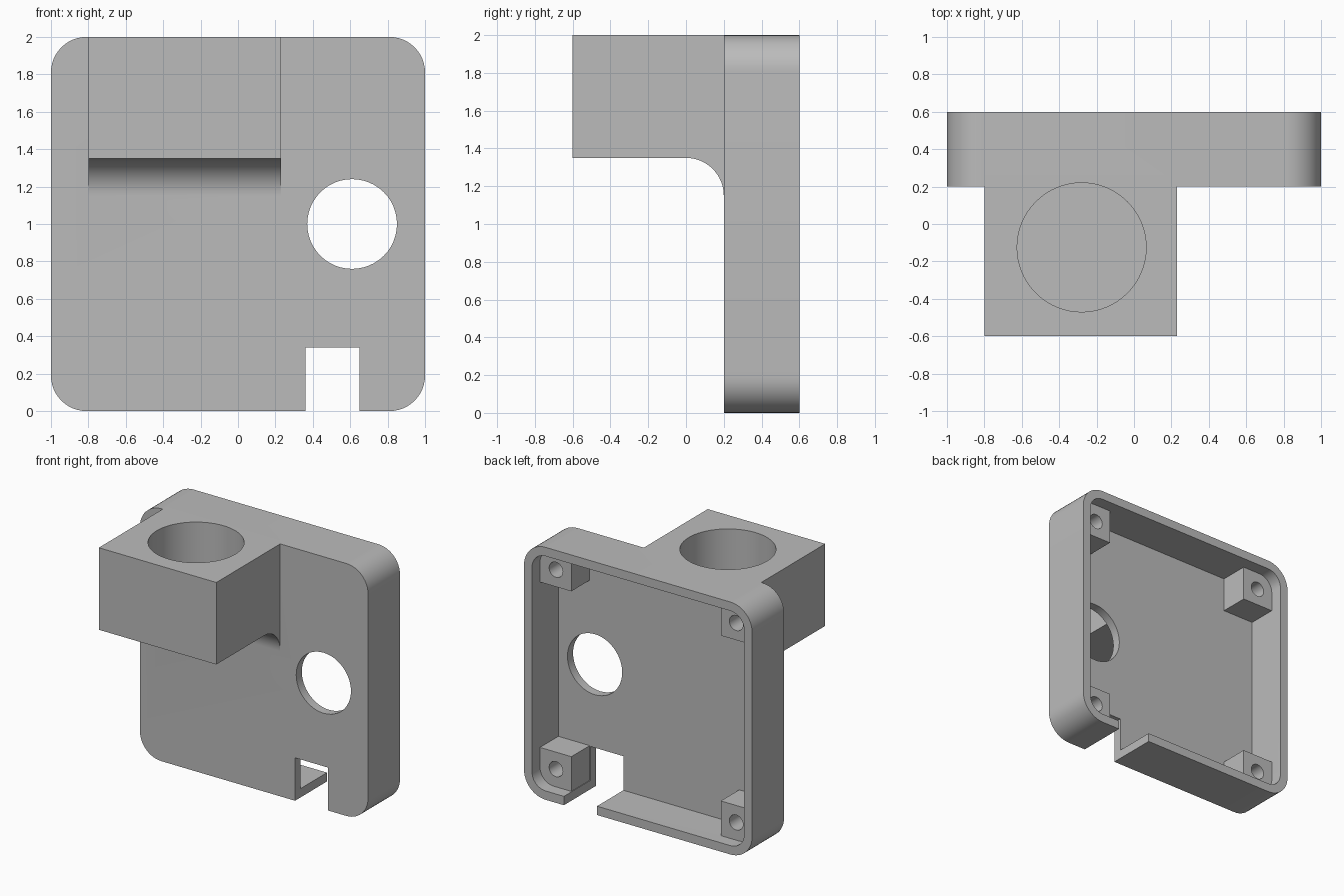
import bpy, bmesh, math
from mathutils import Vector

cube = bpy.data.objects.get("Cube")
if cube:
    bpy.data.objects.remove(cube, do_unlink=True)

grey = bpy.data.materials.new("plain grey")
grey.use_nodes = True
COLOUR = (0.5, 0.5, 0.5, 1)
grey.diffuse_color = COLOUR
grey.node_tree.nodes["Principled BSDF"].inputs["Base Color"].default_value = COLOUR


def prism(name, points, direction):
    """Extrude a flat outline of 3D points along a direction."""
    bm = bmesh.new()
    face = bm.faces.new([bm.verts.new(p) for p in points])
    ext = bmesh.ops.extrude_face_region(bm, geom=[face])
    moved = [v for v in ext["geom"] if isinstance(v, bmesh.types.BMVert)]
    bmesh.ops.translate(bm, vec=Vector(direction), verts=moved)
    bmesh.ops.recalc_face_normals(bm, faces=bm.faces)
    mesh = bpy.data.meshes.new(name)
    bm.to_mesh(mesh)
    bm.free()
    mesh.materials.append(grey)
    obj = bpy.data.objects.new(name, mesh)
    bpy.context.collection.objects.link(obj)
    return obj


def box(name, x0, x1, y0, y1, z0, z1):
    return prism(name, [(x0, y0, z0), (x1, y0, z0), (x1, y0, z1), (x0, y0, z1)], (0, y1 - y0, 0))


def arc(cx, cy, r, start, end, steps):
    angles = [math.radians(start + (end - start) * i / steps) for i in range(steps + 1)]
    return [(cx + r * math.cos(a), cy + r * math.sin(a)) for a in angles]


def rounded_slab(name, half, r, y0, y1):
    c = half - r
    outline = []
    for i, (sx, sz) in enumerate([(1, 1), (-1, 1), (-1, -1), (1, -1)]):
        outline += arc(sx * c, 1 + sz * c, r, 90 * i, 90 * i + 90, 12)
    return prism(name, [(x, y0, z) for x, z in outline], (0, y1 - y0, 0))


def round_hole(name, x, z, r, y0, y1, steps=48):
    ring = arc(x, z, r, 0, 360, steps)[:-1]
    return prism(name, [(px, y0, pz) for px, pz in ring], (0, y1 - y0, 0))


# Rounded case, open at the back
WALL, CORNER, FRONT, BACK = 0.07, 0.19, 0.2, 0.6
FLOOR = FRONT + WALL
case = rounded_slab("bracket_case", 1, CORNER, FRONT, BACK)
steps = [("DIFFERENCE", rounded_slab("cavity_cutter", 1 - WALL, CORNER - WALL, FLOOR, BACK + 0.2))]

# Corner screw posts, with their blind holes
post_holes = []
for sx in (-1, 1):
    for sz in (-1, 1):
        xs = sorted((sx * 0.655, sx * 0.935))
        zs = sorted((1 + sz * 0.655, 1 + sz * 0.935))
        steps.append(("UNION", box("screw_post", *xs, FLOOR - 0.03, 0.5, *zs)))
        post_holes.append(round_hole("screw_hole", sx * 0.79, 1 + sz * 0.79, 0.06, 0.3, 0.7, 24))

# Front arm with a fillet beneath
profile = [(-0.6, 2), (-0.6, 1.35)] + arc(0, 1.15, 0.2, 90, 0, 16) + [(0.24, 1.15), (0.24, 2)]
steps.append(("UNION", prism("arm", [(-0.8, y, z) for y, z in profile], (1.03, 0, 0))))

# Blind socket in the arm, round window and bottom notch
socket = arc(-0.28, -0.125, 0.345, 0, 360, 64)[:-1]
cutters = post_holes + [
    prism("socket_cutter", [(x, y, 1.45) for x, y in socket], (0, 0, 1)),
    round_hole("window_cutter", 0.61, 1, 0.24, 0, 0.8),
    box("notch_cutter", 0.36, 0.65, 0, 0.8, -0.2, 0.34),
]
steps += [("DIFFERENCE", c) for c in cutters]

for operation, tool in steps:
    tool.hide_render = True
    mod = case.modifiers.new(tool.name, "BOOLEAN")
    mod.operation, mod.solver, mod.object = operation, "EXACT", tool

# Bake the cuts into one solid and drop the helpers
bpy.context.view_layer.update()
solid = bpy.data.meshes.new_from_object(case.evaluated_get(bpy.context.evaluated_depsgraph_get()))
case.modifiers.clear()
case.data = solid
for _, tool in steps:
    bpy.data.objects.remove(tool, do_unlink=True)

bpy.ops.object.select_all(action="DESELECT")
case.select_set(True)
bpy.context.view_layer.objects.active = case
bpy.ops.object.shade_smooth_by_angle(angle=math.radians(30))
